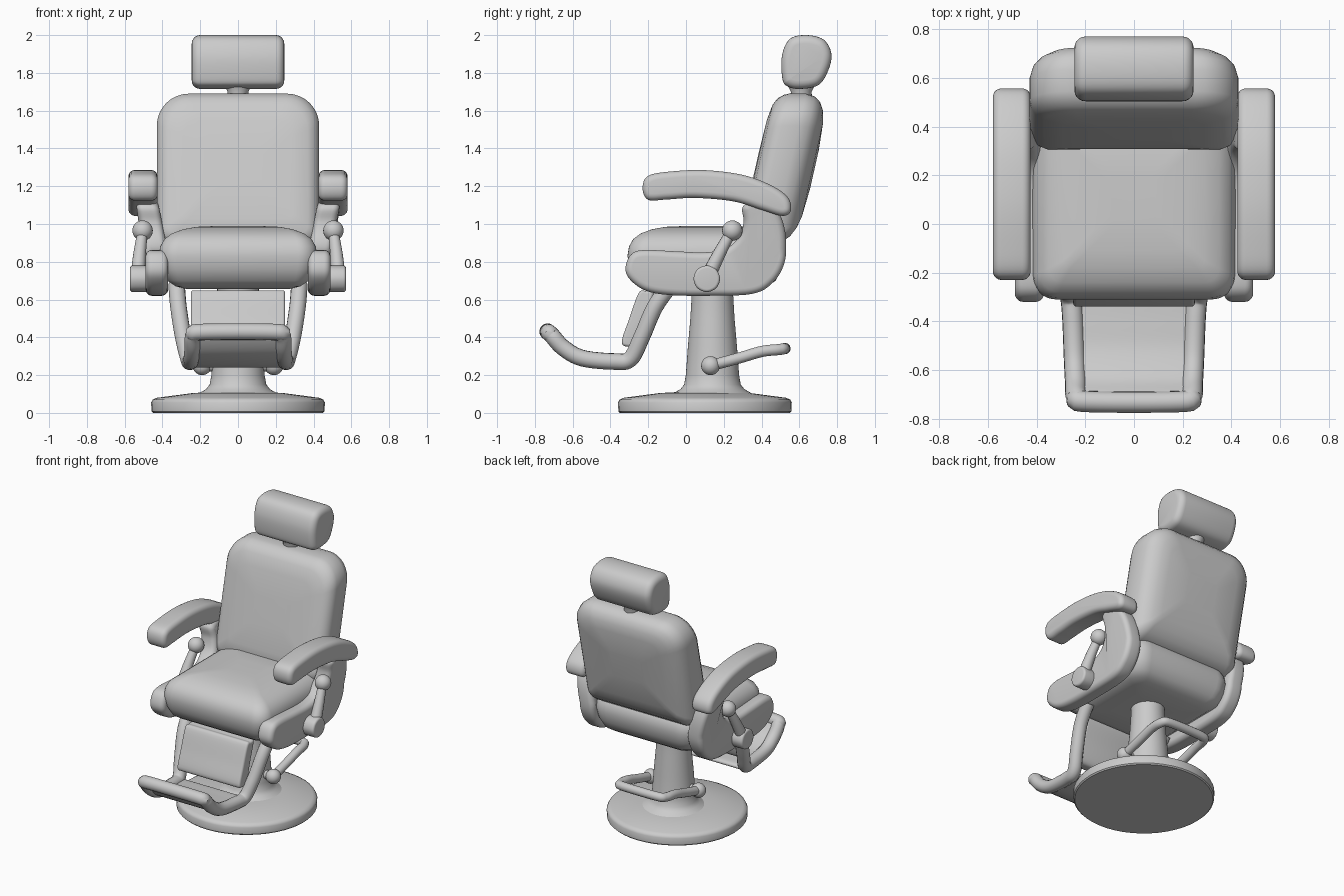
import bpy, bmesh, math
from mathutils import Vector

cube = bpy.data.objects.get("Cube")
if cube:
    bpy.data.objects.remove(cube, do_unlink=True)

GREY = (0.6, 0.6, 0.6, 1)
mat = bpy.data.materials.new("plain grey")
mat.use_nodes = True
mat.diffuse_color = GREY
bsdf = next(n for n in mat.node_tree.nodes if n.type == 'BSDF_PRINCIPLED')
bsdf.inputs["Base Color"].default_value = GREY


def add_mesh(name, mesh):
    """Link a mesh as a smooth shaded part."""
    mesh.materials.clear()
    mesh.materials.append(mat)
    ob = bpy.data.objects.new(name, mesh)
    bpy.context.collection.objects.link(ob)
    bpy.ops.object.select_all(action='DESELECT')
    ob.select_set(True)
    bpy.context.view_layer.objects.active = ob
    bpy.ops.object.shade_smooth_by_angle(angle=math.radians(40))
    return ob


def finish(name, bm):
    bmesh.ops.recalc_face_normals(bm, faces=bm.faces)
    mesh = bpy.data.meshes.new(name)
    bm.to_mesh(mesh)
    bm.free()
    return add_mesh(name, mesh)


def loft(name, rings):
    """Skin a stack of equal rings and cap both ends."""
    bm = bmesh.new()
    loops = [[bm.verts.new(p) for p in ring] for ring in rings]
    n = len(loops[0])
    for a, b in zip(loops, loops[1:]):
        for i in range(n):
            j = (i + 1) % n
            bm.faces.new((a[i], a[j], b[j], b[i]))
    bm.faces.new(loops[0])
    bm.faces.new(loops[-1])
    return finish(name, bm)


def spline(points, closed, steps=6):
    """Smooth curve through the points."""
    pts = [Vector(p) for p in points]
    n = len(pts)
    pick = (lambda i: pts[i % n]) if closed else (lambda i: pts[max(0, min(n - 1, i))])
    out = []
    for i in range(n if closed else n - 1):
        a, b, c, d = (pick(i + k) for k in (-1, 0, 1, 2))
        for s in range(steps):
            t = s / steps
            out.append(0.5 * (2 * b + (c - a) * t + (2 * a - 5 * b + 4 * c - d) * t * t
                              + (3 * b - a - 3 * c + d) * t ** 3))
    return out if closed else out + [pts[-1]]


def slab(name, profile, x0, x1, bevel, lean=lambda z: 0, side=1):
    """Side profile in y and z, widened along x with rounded rims."""
    p = spline(profile, True)
    n = len(p)
    area = sum(p[i - 1].x * p[i].y - p[i].x * p[i - 1].y for i in range(n))
    turn = 1 if area > 0 else -1
    normals = []
    for i in range(n):
        t = (p[(i + 1) % n] - p[i - 1]).normalized()
        normals.append(Vector((-t.y, t.x)) * turn)
    arc = [math.pi / 2 * k / 5 for k in range(6)]
    layers = [(x0 + bevel * (1 - math.cos(a)), bevel * (1 - math.sin(a))) for a in arc]
    layers += [(x1 - bevel * (1 - math.cos(a)), bevel * (1 - math.sin(a))) for a in reversed(arc)]
    rings = []
    for x, inset in layers:
        q = [v + m * inset for v, m in zip(p, normals)]
        rings.append([(side * (x + lean(v.y)), v.x, v.y) for v in q])
    return loft(name, rings)


def rounded(w, h, r_low, r_high, inset):
    """Rounded rectangle, shrunk by an inset."""
    w, h = w - inset, h - inset
    out = []
    for k, (sx, sy) in enumerate(((1, 1), (-1, 1), (-1, -1), (1, -1))):
        r = max((r_high if sy > 0 else r_low) - inset * 0.6, 0.03)
        for s in range(9):
            a = math.pi / 2 * (k + s / 8)
            out.append((sx * (w - r) + r * math.cos(a), sy * (h - r) + r * math.sin(a)))
    return out


def circle(y, z, r, n=48):
    return [(r * math.cos(2 * math.pi * i / n), y + r * math.sin(2 * math.pi * i / n), z)
            for i in range(n)]


def tube(name, points, radii):
    """Round bar along a smooth path, with radius blended from end to end."""
    path = spline(points, False)
    cu = bpy.data.curves.new(name, 'CURVE')
    cu.dimensions = '3D'
    cu.bevel_depth = 1
    cu.bevel_resolution = 5
    cu.use_fill_caps = True
    sp = cu.splines.new('POLY')
    sp.points.add(len(path) - 1)
    for i, v in enumerate(path):
        f = i / (len(path) - 1)
        sp.points[i].co = (*v, 1)
        sp.points[i].radius = radii[0] + (radii[1] - radii[0]) * f
    tmp = bpy.data.objects.new(name + "_path", cu)
    bpy.context.collection.objects.link(tmp)
    bpy.context.view_layer.update()
    mesh = bpy.data.meshes.new_from_object(tmp.evaluated_get(bpy.context.evaluated_depsgraph_get()))
    bpy.data.objects.remove(tmp, do_unlink=True)
    return add_mesh(name, mesh)


def ball(name, pos, r):
    bm = bmesh.new()
    bmesh.ops.create_uvsphere(bm, u_segments=24, v_segments=14, radius=r)
    bmesh.ops.translate(bm, verts=bm.verts, vec=pos)
    return finish(name, bm)


# Round floor plate and flared column
loft("floor_plate", [circle(0.1, z, r) for z, r in (
    (0, 0.45), (0.008, 0.458), (0.055, 0.46), (0.07, 0.452), (0.08, 0.43), (0.105, 0.24), (0.11, 0.15))])
loft("column", [circle(0.14, z, r) for z, r in (
    (0.08, 0.24), (0.108, 0.2), (0.125, 0.17), (0.15, 0.15), (0.2, 0.141), (0.35, 0.13), (0.5, 0.117),
    (0.62, 0.11), (0.7, 0.11))])

# Seat cushion
seat_layers = ((0.655, 0.3), (0.655, 0.15), (0.67, 0.09), (0.7, 0.045), (0.76, 0.015), (0.83, 0), (0.88, 0.008),
               (0.92, 0.03), (0.95, 0.07), (0.972, 0.13), (0.985, 0.2), (0.99, 0.32))
loft("seat", [[(x, 0.105 + y, z) for x, y in rounded(0.42, 0.415, 0.1, 0.14, i)] for z, i in seat_layers])

# Leaning backrest
back_layers = ((0, 0.3), (0.004, 0.14), (0.016, 0.06), (0.035, 0.025), (0.065, 0.006), (0.09, 0), (0.18, 0),
               (0.23, 0.015), (0.265, 0.045), (0.29, 0.09), (0.305, 0.15), (0.315, 0.3))
loft("backrest", [[(x, 0.3 + 0.225 * (z + 0.29) + d, z + 1.29) for x, z in rounded(0.43, 0.4, 0.08, 0.17, i)]
                  for d, i in back_layers])

# Headrest and its post
slab("headrest", [(0.51, 1.77), (0.508, 1.89), (0.55, 1.98), (0.64, 2.0), (0.73, 1.975), (0.77, 1.9),
                  (0.752, 1.81), (0.7, 1.735), (0.6, 1.715), (0.535, 1.73)], -0.245, 0.245, 0.045)
loft("headrest_post", [circle(0.61, z, r, 24) for z, r in ((1.62, 0.06), (1.7, 0.055), (1.74, 0.075))])

for side, word in ((1, "left"), (-1, "right")):
    # Side panel sweeping up to the arm
    slab(word + "_side_panel", [
        (-0.32, 0.77), (-0.29, 0.84), (-0.22, 0.862), (-0.05, 0.855), (0.1, 0.85), (0.21, 0.87), (0.28, 0.93),
        (0.305, 1.01), (0.3, 1.09), (0.37, 1.13), (0.46, 1.1), (0.51, 1.02), (0.53, 0.91), (0.52, 0.79),
        (0.46, 0.69), (0.35, 0.63), (0.1, 0.62), (-0.1, 0.625), (-0.22, 0.65), (-0.3, 0.71)],
        0.37, 0.49, 0.035, lambda z: max(0, z - 0.85) * 0.2, side)
    # Arm pad
    slab(word + "_arm_pad", [
        (-0.23, 1.19), (-0.2, 1.255), (-0.08, 1.278), (0.1, 1.285), (0.3, 1.26), (0.45, 1.205), (0.54, 1.14),
        (0.555, 1.07), (0.51, 1.043), (0.4, 1.075), (0.25, 1.12), (0.05, 1.138), (-0.1, 1.13), (-0.2, 1.128)],
        0.425, 0.58, 0.035, side=side)
    # Recline lever
    hub = [(0.11 + 0.07 * math.cos(a), 0.71 + 0.07 * math.sin(a)) for a in (math.pi * k / 4 for k in range(8))]
    slab(word + "_lever_hub", hub, 0.47, 0.572, 0.015, side=side)
    tube(word + "_lever_rod", [(side * 0.53, 0.12, 0.73), (side * 0.52, 0.18, 0.85), (side * 0.505, 0.24, 0.96)],
         (0.04, 0.027))
    ball(word + "_lever_knob", (side * 0.505, 0.245, 0.965), 0.054)
    # Foot pedal pivot
    ball(word + "_pedal_pivot", (side * 0.19, 0.13, 0.25), 0.05)

# Looped foot pedal behind the column
pedal = [(0.19, 0.13, 0.25), (0.19, 0.28, 0.29), (0.19, 0.4, 0.325), (0.18, 0.49, 0.335), (0.13, 0.52, 0.34)]
tube("foot_pedal", pedal + [(-x, y, z) for x, y, z in reversed(pedal)], (0.03, 0.03))
slab("pedal_axle", [(0.13 + 0.03 * math.cos(a), 0.25 + 0.03 * math.sin(a))
                    for a in (math.pi * k / 4 for k in range(8))], -0.19, 0.19, 0.01)

# Footrest frame, plate and calf pad
frame = [(0.325, -0.08, 0.68), (0.315, -0.165, 0.56), (0.29, -0.235, 0.4), (0.262, -0.295, 0.285),
         (0.252, -0.38, 0.272), (0.245, -0.55, 0.29), (0.24, -0.65, 0.345), (0.235, -0.71, 0.41),
         (0.19, -0.73, 0.428)]
tube("footrest_frame", frame + [(-x, y, z) for x, y, z in reversed(frame)], (0.044, 0.044))
slab("foot_plate", [(-0.29, 0.28), (-0.4, 0.29), (-0.52, 0.305), (-0.63, 0.355), (-0.7, 0.43), (-0.725, 0.41),
                    (-0.65, 0.315), (-0.53, 0.255), (-0.4, 0.24), (-0.29, 0.25)], -0.25, 0.25, 0.008)
slab("calf_pad", [(-0.25, 0.635), (-0.3, 0.5), (-0.34, 0.375), (-0.3, 0.35), (-0.25, 0.365), (-0.21, 0.5),
                  (-0.17, 0.635), (-0.21, 0.645)], -0.25, 0.25, 0.015)
